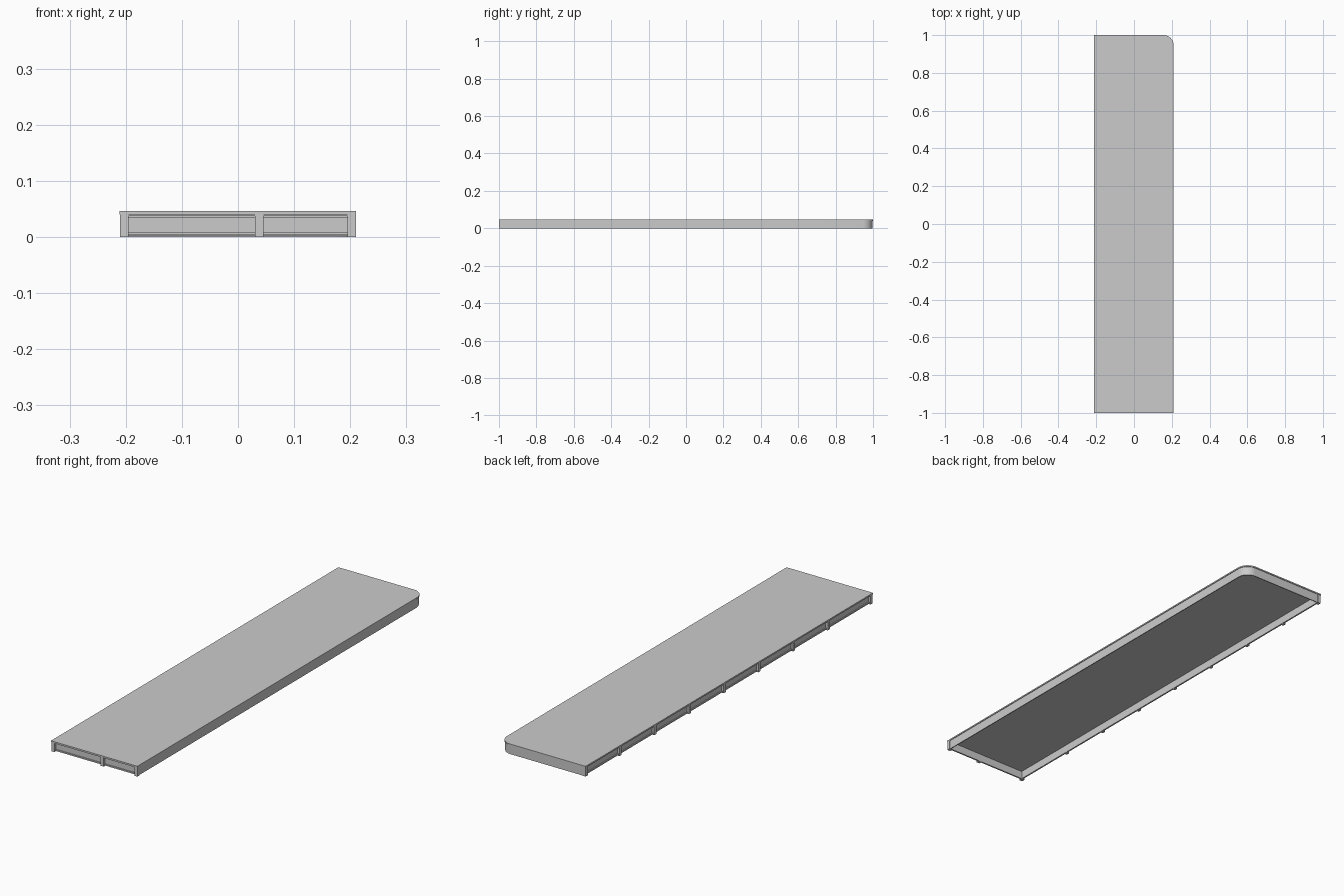
import bpy, bmesh, math

if "Cube" in bpy.data.objects:
    bpy.data.objects.remove(bpy.data.objects["Cube"])

def outline(x0, x1, y0, y1, r, n=10):
    """Plan outline with only the back right corner rounded."""
    arc = [(x1 - r + r * math.cos(math.pi / 2 * i / n),
            y1 - r + r * math.sin(math.pi / 2 * i / n)) for i in range(n + 1)]
    return [(x0, y0), (x1, y0)] + arc + [(x0, y1)]

def finish(name, bm):
    bmesh.ops.recalc_face_normals(bm, faces=bm.faces)
    me = bpy.data.meshes.new(name)
    bm.to_mesh(me)
    bm.free()
    ob = bpy.data.objects.new(name, me)
    bpy.context.collection.objects.link(ob)
    bpy.context.view_layer.objects.active = ob
    ob.select_set(True)
    bpy.ops.object.shade_smooth_by_angle(angle=math.radians(30))
    ob.select_set(False)
    return ob

def prism(name, pts, z0, z1):
    bm = bmesh.new()
    f = bm.faces.new([bm.verts.new((x, y, z0)) for x, y in pts])
    ext = bmesh.ops.extrude_face_region(bm, geom=[f])
    verts = [v for v in ext["geom"] if isinstance(v, bmesh.types.BMVert)]
    bmesh.ops.translate(bm, verts=verts, vec=(0, 0, z1 - z0))
    return finish(name, bm)

def box(name, x0, x1, y0, y1, z0, z1):
    return prism(name, [(x0, y0), (x1, y0), (x1, y1), (x0, y1)], z0, z1)

# Deck slab with a thin overhanging lip
prism("deck_slab", outline(-0.208, 0.206, -0.997, 0.996, 0.05), 0.037, 0.041)
prism("deck_lip", outline(-0.211, 0.21, -1.0, 1.0, 0.054), 0.040, 0.046)

# Plain wall along the right side, the rounded corner and the back
outer = outline(-0.21, 0.207, -0.985, 0.997, 0.051)[1:]
inner = outline(-0.21, 0.203, -0.985, 0.993, 0.047)[1:]
prism("plain_wall", outer + inner[::-1], 0, 0.041)

# Recessed panels with top and bottom rails on the front and left
box("front_panel", -0.2, 0.205, -0.989, -0.985, 0.002, 0.038)
box("left_panel", -0.2, -0.196, -0.989, 0.995, 0.002, 0.038)
for label, z0, z1 in (("lower", 0.003, 0.009), ("upper", 0.034, 0.040)):
    box("front_rail_" + label, -0.2, 0.205, -0.993, -0.988, z0, z1)
    box("left_rail_" + label, -0.204, -0.199, -0.993, 0.99, z0, z1)

# Corner posts
for name, x, y in (("left_corner_post", -0.21, -0.999),
                   ("right_corner_post", 0.195, -0.999),
                   ("back_corner_post", -0.21, 0.983)):
    box(name, x, x + 0.015, y, y + 0.015, 0, 0.041)

# Intermediate posts
box("front_post", 0.03, 0.045, -0.999, -0.985, 0, 0.041)
for i in range(7):
    y = 0.755 - 0.2415 * i
    box("left_post_%d" % (i + 1), -0.21, -0.197, y - 0.0075, y + 0.0075, 0, 0.041)
